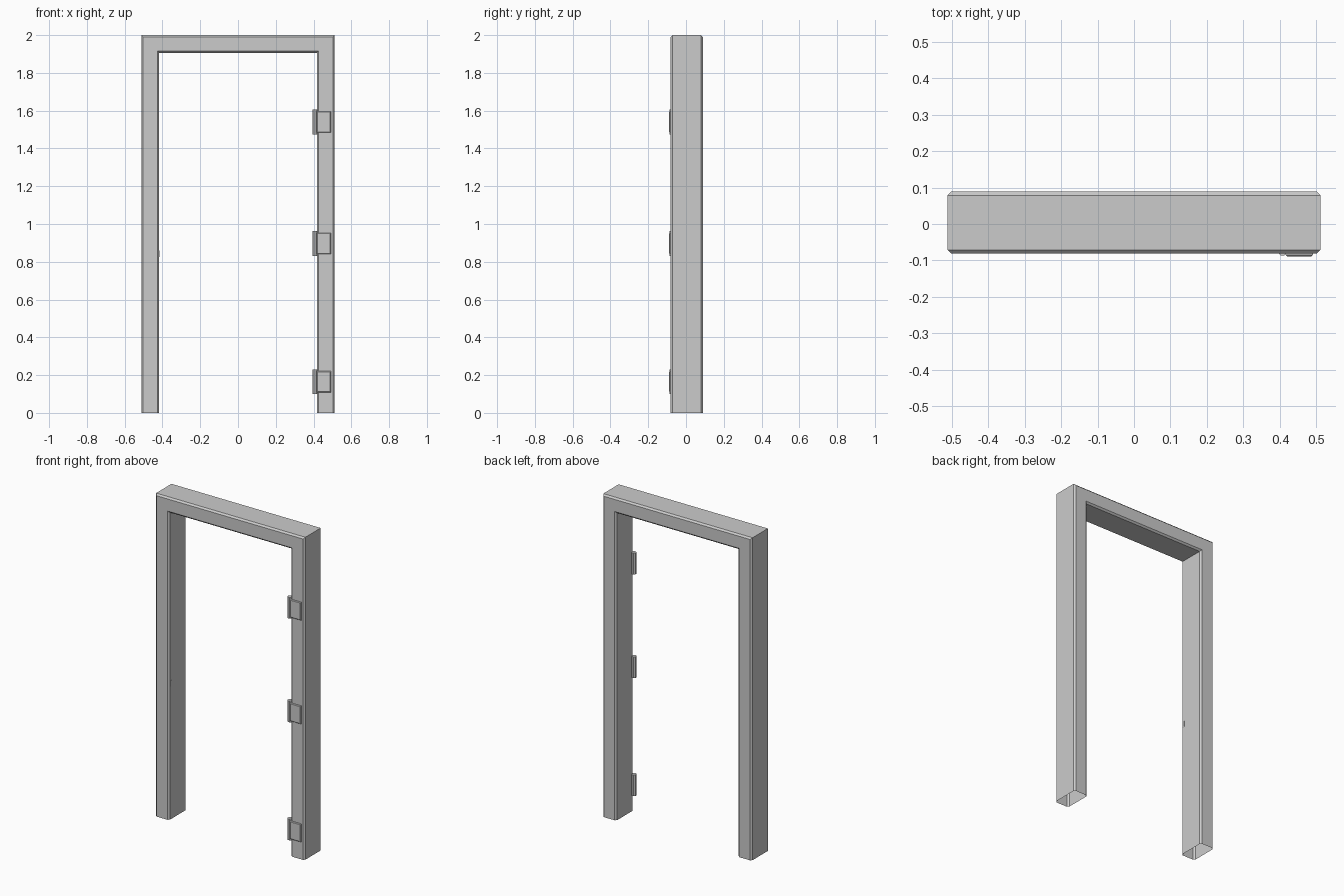
import bpy, bmesh, math
from mathutils import Vector, Matrix

if "Cube" in bpy.data.objects:
    bpy.data.objects.remove(bpy.data.objects["Cube"])

HALF_W, TOP, WIDTH = 0.512, 2.0, 0.095
FRONT, BACK, CH = -0.081, 0.089, 0.010


def finish(bm, name):
    bmesh.ops.recalc_face_normals(bm, faces=bm.faces)
    me = bpy.data.meshes.new(name)
    bm.to_mesh(me)
    bm.free()
    ob = bpy.data.objects.new(name, me)
    bpy.context.collection.objects.link(ob)
    return ob


def box(name, lo, hi, bevel=0.0, front_only=False):
    lo, hi = Vector(lo), Vector(hi)
    bm = bmesh.new()
    bmesh.ops.create_cube(bm, size=1, matrix=Matrix.Translation((lo + hi) / 2)
                          @ Matrix.Diagonal((*(hi - lo), 1)))
    if bevel:
        edges = [e for e in bm.edges if not front_only
                 or all(v.co.y < lo.y + 1e-5 for v in e.verts)]
        bmesh.ops.bevel(bm, geom=edges, offset=bevel, segments=1, affect='EDGES')
    return finish(bm, name)


# Door frame: chamfered hollow profile swept up, across and down, open at the floor
profile = [(0, FRONT + CH), (CH, FRONT), (WIDTH - CH, FRONT), (WIDTH, FRONT + CH),
           (WIDTH, BACK - CH), (WIDTH - CH, BACK), (CH, BACK), (0, BACK - CH)]
bm = bmesh.new()
rings = []
for side, at_top in ((-1, False), (-1, True), (1, True), (1, False)):
    rings.append([bm.verts.new((side * (HALF_W - u), y, TOP - u if at_top else 0))
                  for u, y in profile])
for a, b in zip(rings, rings[1:]):
    for i in range(len(profile)):
        j = (i + 1) % len(profile)
        bm.faces.new((a[i], a[j], b[j], b[i]))
finish(bm, "door_frame")

# Hinges: eight-sided barrel in the opening plus a bevelled leaf on the jamb face
for n, z in enumerate((0.165, 0.897, 1.54), 1):
    bm = bmesh.new()
    bmesh.ops.create_cone(bm, cap_ends=True, segments=8, radius1=0.0145, radius2=0.0145,
                          depth=0.132, matrix=Matrix.Translation((0.408, -0.073, z))
                          @ Matrix.Rotation(math.pi / 8, 4, 'Z'))
    finish(bm, f"hinge_barrel_{n}")
    box(f"hinge_leaf_{n}", (0.417, -0.089, z - 0.056), (0.492, -0.078, z + 0.056),
        bevel=0.004, front_only=True)

# Small latch strike on the inner face of the opposite jamb
inner = -(HALF_W - WIDTH)
box("latch_strike", (inner - 0.004, -0.070, 0.825), (inner + 0.002, -0.056, 0.860))
